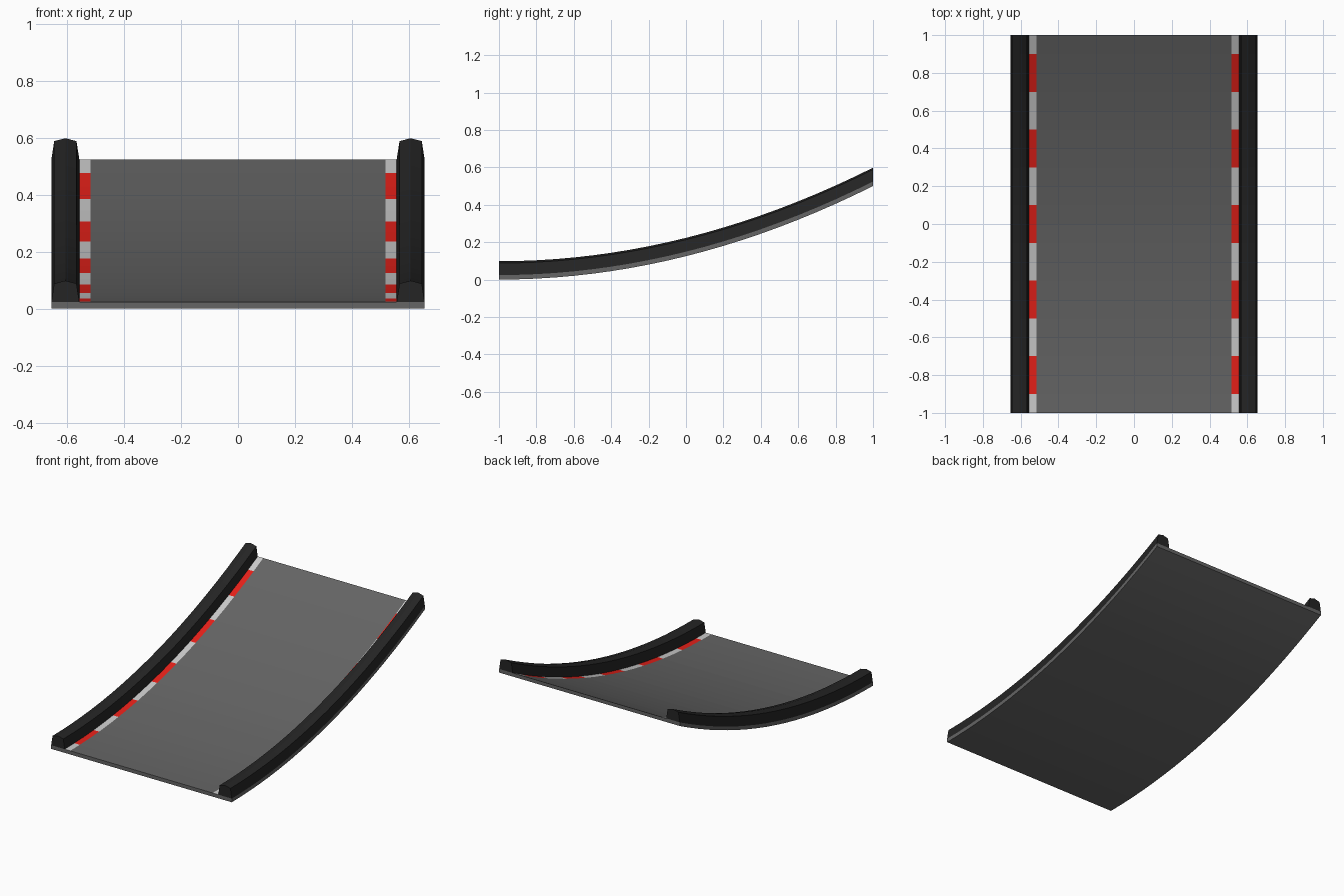
import bpy, bmesh

if "Cube" in bpy.data.objects:
    bpy.data.objects.remove(bpy.data.objects["Cube"])

STEPS = 20
YS = [-1 + 2 * i / STEPS for i in range(STEPS + 1)]


def rise(y):
    return 0.5 * ((y + 1) / 2) ** 2


def material(name, rgb):
    m = bpy.data.materials.new(name)
    m.diffuse_color = (*rgb, 1)
    m.use_nodes = True
    m.node_tree.nodes["Principled BSDF"].inputs["Base Color"].default_value = m.diffuse_color
    return m


def sweep(name, profile, mats, pick=lambda edge, step: 0):
    """Carry a closed x/z profile along the ramp curve and cap both ends."""
    bm = bmesh.new()
    rings = [[bm.verts.new((x, y, z + rise(y))) for x, z in profile] for y in YS]
    n = len(profile)
    for s in range(STEPS):
        for e in range(n):
            f = (e + 1) % n
            face = bm.faces.new((rings[s][e], rings[s][f], rings[s + 1][f], rings[s + 1][e]))
            face.material_index = pick(e, s)
    bm.faces.new(rings[0])
    bm.faces.new(rings[-1])
    bmesh.ops.recalc_face_normals(bm, faces=bm.faces)
    mesh = bpy.data.meshes.new(name)
    bm.to_mesh(mesh)
    bm.free()
    for m in mats:
        mesh.materials.append(m)
    obj = bpy.data.objects.new(name, mesh)
    bpy.context.collection.objects.link(obj)
    return obj


asphalt = material("asphalt", (0.13, 0.13, 0.13))
white = material("kerb_white", (0.8, 0.8, 0.8))
red = material("kerb_red", (0.8, 0.015, 0.01))
rubber = material("barrier_black", (0.018, 0.018, 0.018))


# Road slab, with red and white kerb strips painted into its top
def road_paint(edge, step):
    if edge not in (2, 4):
        return 0
    return 2 if ((step + 1) // 2) % 2 else 1


T = 0.024
sweep("road_slab",
      [(0.655, 0), (0.655, T), (0.558, T), (0.517, T),
       (-0.517, T), (-0.558, T), (-0.655, T), (-0.655, 0)],
      [asphalt, white, red], road_paint)

# Side barriers with a tapered body and a low peaked top
half = [(0.557, T), (0.655, T), (0.645, 0.088), (0.606, 0.098), (0.567, 0.088)]
for side, sign in (("right", 1), ("left", -1)):
    sweep("barrier_" + side, [(sign * x, z) for x, z in half], [rubber])
